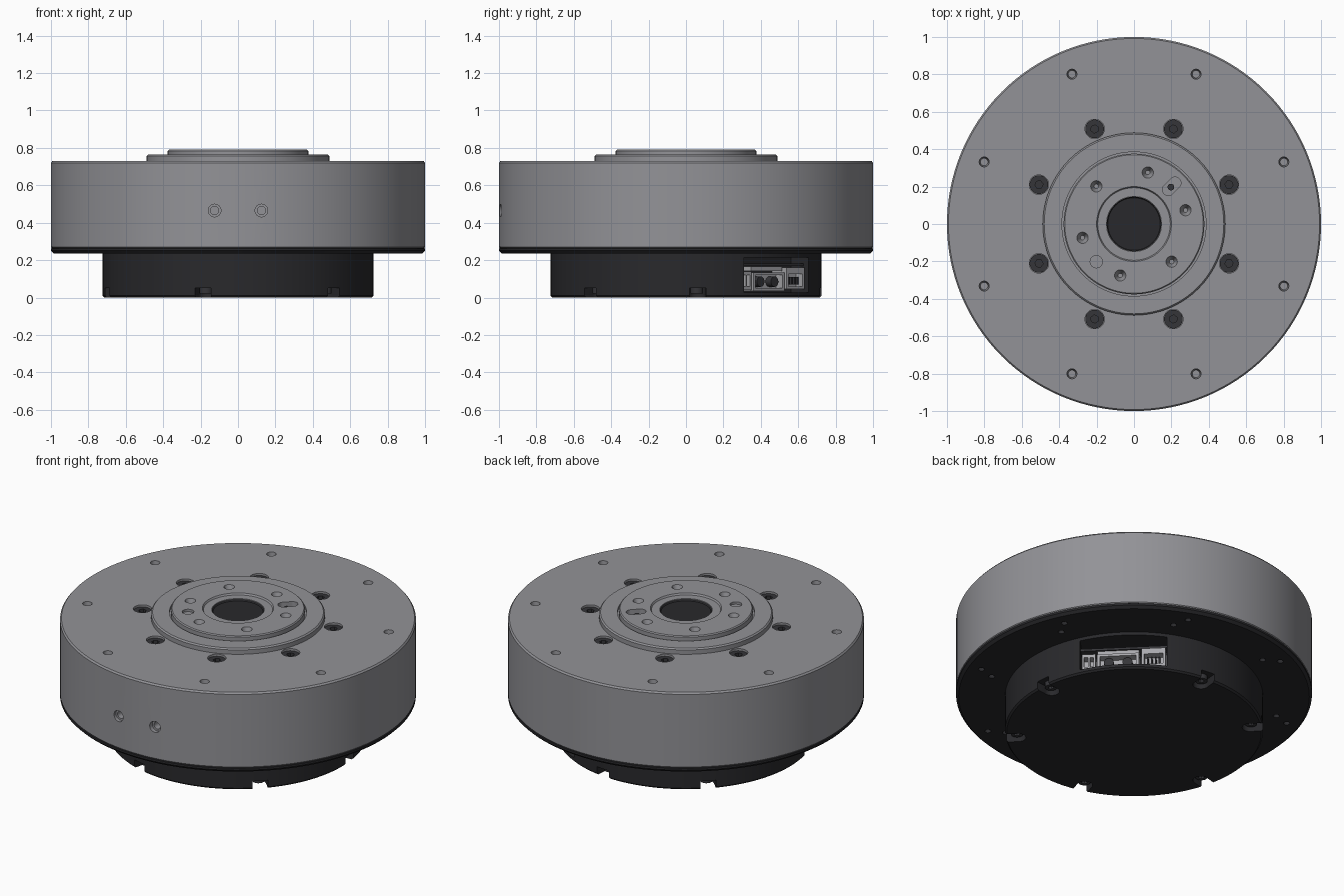
import bpy, bmesh
from math import radians, cos, sin
from mathutils import Matrix, Vector

if "Cube" in bpy.data.objects:
    bpy.data.objects.remove(bpy.data.objects["Cube"])

T = Matrix.Translation


def rot(deg, axis='Z'):
    return Matrix.Rotation(radians(deg), 4, axis)


def material(name, rgb):
    m = bpy.data.materials.new(name)
    m.diffuse_color = (*rgb, 1)
    m.use_nodes = True
    m.node_tree.nodes["Principled BSDF"].inputs["Base Color"].default_value = m.diffuse_color
    return m


GREY = material("grey_metal", (0.29, 0.29, 0.31))
BLACK = material("black_cover", (0.022, 0.022, 0.025))
DARK = material("dark_steel", (0.035, 0.035, 0.04))
SILVER = material("silver", (0.4, 0.4, 0.42))


def finish(bm, name, mat):
    bmesh.ops.recalc_face_normals(bm, faces=bm.faces)
    me = bpy.data.meshes.new(name)
    bm.to_mesh(me)
    bm.free()
    ob = bpy.data.objects.new(name, me)
    bpy.context.collection.objects.link(ob)
    if mat:
        me.materials.append(mat)
    return ob


def lathe(name, profile, mat, steps=128):
    bm = bmesh.new()
    vs = [bm.verts.new((r, 0, z)) for r, z in profile]
    es = [bm.edges.new(p) for p in zip(vs, vs[1:])]
    bmesh.ops.spin(bm, geom=vs + es, cent=(0, 0, 0), axis=(0, 0, 1),
                   angle=radians(360), steps=steps)
    bmesh.ops.remove_doubles(bm, verts=bm.verts, dist=1e-5)
    return finish(bm, name, mat)


def cyl(bm, m, r, z0, z1, r_low=None, seg=24):
    bmesh.ops.create_cone(bm, cap_ends=True, segments=seg, depth=z1 - z0,
                          radius1=r if r_low is None else r_low, radius2=r,
                          matrix=m @ T((0, 0, (z0 + z1) / 2)))


def box(bm, m, lo, hi):
    lo, hi = Vector(lo), Vector(hi)
    bmesh.ops.create_cube(bm, size=1, matrix=m @ T((lo + hi) / 2)
                          @ Matrix.Diagonal((*(hi - lo), 1)))


def cut(ob, bm):
    cutter = finish(bm, "cutter", None)
    cutter.hide_render = True
    mod = ob.modifiers.new("cut", 'BOOLEAN')
    mod.operation, mod.solver, mod.object = 'DIFFERENCE', 'EXACT', cutter
    mod.use_self = True
    dg = bpy.context.evaluated_depsgraph_get()
    me = bpy.data.meshes.new_from_object(ob.evaluated_get(dg))
    ob.modifiers.clear()
    ob.data = me
    bpy.data.objects.remove(cutter)


def polar(r, deg):
    return rot(deg) @ T((r, 0, 0))


eighths = [22.5 + 45 * i for i in range(8)]

# Main housing with mounting holes, screw counterbores and two side holes
housing = lathe("housing", [(0, .265), (.995, .265), (1, .27), (1, .72),
                            (.992, .73), (0, .73)], GREY)
bm = bmesh.new()
for a in eighths:
    cyl(bm, polar(.867, a), .028, .66, .74, .02)
    cyl(bm, polar(.55, a), .052, .66, .75)
for x in (-.125, .125):
    side = T((x, -1, .465)) @ rot(90, 'X')
    cyl(bm, side, .034, -.03, .05)
    cyl(bm, side, .022, -.12, -.02)
cut(housing, bm)

# Socket screws around the output step
bm, sockets = bmesh.new(), bmesh.new()
for a in eighths:
    cyl(bm, polar(.55, a), .05, .65, .718)
    cyl(sockets, polar(.55, a), .022, .69, .74, seg=6)
screws = finish(bm, "top_screws", DARK)
cut(screws, sockets)

# Output flange: step, groove, raised ring and central bore
flange = lathe("output_flange", [(0, .7), (.488, .7), (.488, .757), (.48, .765),
                                 (.385, .765), (.385, .75), (.376, .75), (.376, .784),
                                 (.37, .79), (.2, .79), (.194, .78), (.147, .78),
                                 (.147, .72), (0, .72)], GREY)
bm = bmesh.new()
for a in (75, 135, 195, 255, 315, 15):
    r = .285
    cyl(bm, polar(r, a), .034, .74, .8, .012)
cyl(bm, polar(.285, 225), .033, .775, .8)
slot = polar(.285, 45)
for d in (-.025, .025):
    cyl(bm, slot @ T((d, 0, 0)), .032, .755, .8)
box(bm, slot, (-.025, -.0319, .756), (.025, .0319, .801))
cut(flange, bm)

bm = bmesh.new()
cyl(bm, slot @ T((-.006, 0, 0)), .018, .74, .77)
slot_pin = finish(bm, "slot_pin", DARK)
bore_cap = lathe("bore_cap", [(0, .71), (.146, .71), (.146, .775), (.14, .768), (0, .768)], BLACK, 96)

# Black base plate with small holes underneath
plate = lathe("base_plate", [(0, .235), (.985, .235), (1, .25), (1, .262),
                             (.99, .268), (0, .268)], BLACK)
bm = bmesh.new()
for a in eighths:
    cyl(bm, polar(.83, a - 2), .018, .22, .255, seg=16)
    cyl(bm, polar(.91, a + 2), .018, .22, .255, seg=16)
cut(plate, bm)

# Rear cover with edge notches and connector recess
cover = lathe("rear_cover", [(0, 0), (.715, 0), (.725, .01), (.725, .24), (0, .24)], BLACK)
notches = [5, 85, 135, 195, 255, 315]
bm = bmesh.new()
for a in notches:
    cyl(bm, polar(.655, a), .045, -.02, .05)
    box(bm, rot(a), (.655, -.044, -.021), (.76, .044, .051))
port = rot(45)
box(bm, port, (.55, -.245, .028), (.8, .245, .215))
cut(cover, bm)

# Cover screws sitting in the notches
bm, sockets = bmesh.new(), bmesh.new()
for a in notches:
    cyl(bm, polar(.66, a), .034, .022, .06)
    cyl(sockets, polar(.66, a), .016, .01, .04, seg=6)
cover_screws = finish(bm, "cover_screws", DARK)
cut(cover_screws, sockets)

# Connectors: name, depth range, sideways range, height range, opening list
connectors = [
    ("small_connector", .655, (-.235, -.16), (.04, .14),
     [(-.225, -.203, .06, .12), (-.192, -.17, .06, .12)]),
    ("power_connector", .66, (-.15, .085), (.036, .135), [(-.135, .07, .05, .12)]),
    ("data_connector", .66, (.1, .235), (.045, .16), [(.115, .22, .06, .125)]),
]
parts = [housing, screws, flange, slot_pin, bore_cap, plate, cover, cover_screws]
for name, n, (t0, t1), (z0, z1), holes in connectors:
    bm = bmesh.new()
    box(bm, port, (.54, t0, z0), (n, t1, z1))
    ob = finish(bm, name, SILVER)
    bm = bmesh.new()
    for a, b, c, d in holes:
        box(bm, port, (n - .05, a, c), (n + .02, b, d))
    cut(ob, bm)
    parts.append(ob)

# Contacts, connector shelf and circuit board
bm = bmesh.new()
for t in (-.085, .02):
    cyl(bm, port @ T((.605, t, .085)) @ rot(90, 'Y'), .028, 0, .045)
for i in range(4):
    box(bm, port, (.6, .13 + i * .022, .07), (.645, .138 + i * .022, .11))
parts.append(finish(bm, "contacts", DARK))
bm = bmesh.new()
box(bm, port, (.54, -.15, .142), (.64, .085, .165))
parts.append(finish(bm, "connector_shelf", SILVER))
bm = bmesh.new()
box(bm, port, (.54, -.244, .168), (.645, .244, .182))
parts.append(finish(bm, "circuit_board", DARK))

# Smooth curved walls, keep edges sharp
bpy.ops.object.select_all(action='DESELECT')
for ob in parts:
    ob.select_set(True)
bpy.context.view_layer.objects.active = housing
bpy.ops.object.shade_smooth_by_angle(angle=radians(30))
